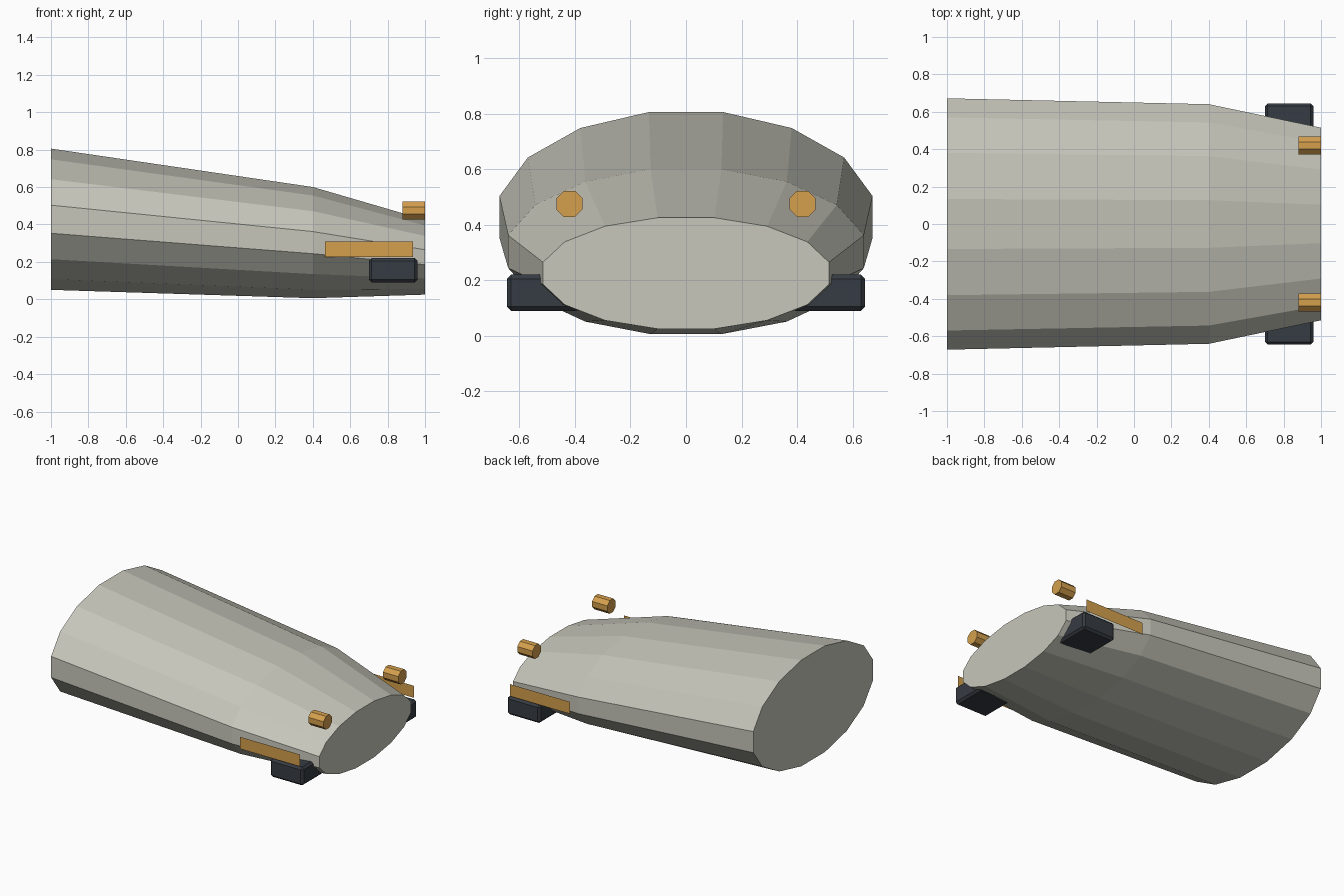
import bpy, bmesh, math

if "Cube" in bpy.data.objects:
    bpy.data.objects.remove(bpy.data.objects["Cube"])


def material(name, rgb):
    m = bpy.data.materials.new(name)
    m.diffuse_color = (*rgb, 1)
    m.use_nodes = True
    m.node_tree.nodes["Principled BSDF"].inputs["Base Color"].default_value = m.diffuse_color
    return m


HULL = material("warm_grey", (0.57, 0.57, 0.50))
DARK = material("dark_slate", (0.037, 0.045, 0.056))
AMBER = material("amber", (0.66, 0.35, 0.075))


def finish(name, bm, mat):
    bmesh.ops.recalc_face_normals(bm, faces=bm.faces)
    mesh = bpy.data.meshes.new(name)
    bm.to_mesh(mesh)
    bm.free()
    mesh.materials.append(mat)
    obj = bpy.data.objects.new(name, mesh)
    bpy.context.collection.objects.link(obj)
    return obj


def loft(name, sections, sides, mat):
    """Closed skin through ellipses (x, centre y, centre z, radius y, radius z)."""
    bm = bmesh.new()
    rings = []
    for x, cy, cz, ry, rz in sections:
        angles = [2 * math.pi * (i + 0.5) / sides for i in range(sides)]
        rings.append([bm.verts.new((x, cy + ry * math.cos(a), cz + rz * math.sin(a)))
                      for a in angles])
    for a, b in zip(rings, rings[1:]):
        for i in range(sides):
            j = (i + 1) % sides
            bm.faces.new((a[i], a[j], b[j], b[i]))
    bm.faces.new(rings[0])
    bm.faces.new(rings[-1])
    return finish(name, bm, mat)


# tapered sixteen-sided body
loft("body", [(-1.0, 0, 0.428, 0.685, 0.385),
              (0.4, 0, 0.303, 0.653, 0.303),
              (1.0, 0, 0.225, 0.525, 0.204)], 16, HULL)

for side, label in ((-1, "front"), (1, "back")):
    # octagonal peg above the narrow end
    y = side * 0.42
    loft(label + "_peg", [(0.88, y, 0.475, 0.051, 0.051),
                          (1.0, y, 0.475, 0.051, 0.051)], 8, AMBER)

    # chamfered block low on the flank
    bm = bmesh.new()
    bmesh.ops.create_cube(bm, size=1)
    for v in bm.verts:
        v.co = (0.83 + v.co.x * 0.26, side * 0.5125 + v.co.y * 0.265, 0.155 + v.co.z * 0.13)
    bmesh.ops.bevel(bm, geom=bm.edges[:], offset=0.015, segments=1, affect='EDGES')
    finish(label + "_block", bm, DARK)

    # thin side strip over the block
    bm = bmesh.new()
    y = side * 0.64
    bm.faces.new([bm.verts.new(p) for p in ((0.465, y, 0.225), (0.935, y, 0.225),
                                            (0.935, y, 0.31), (0.465, y, 0.31))])
    strip = finish(label + "_strip", bm, AMBER)
    if (strip.data.polygons[0].normal.y > 0) != (side > 0):
        strip.data.flip_normals()
